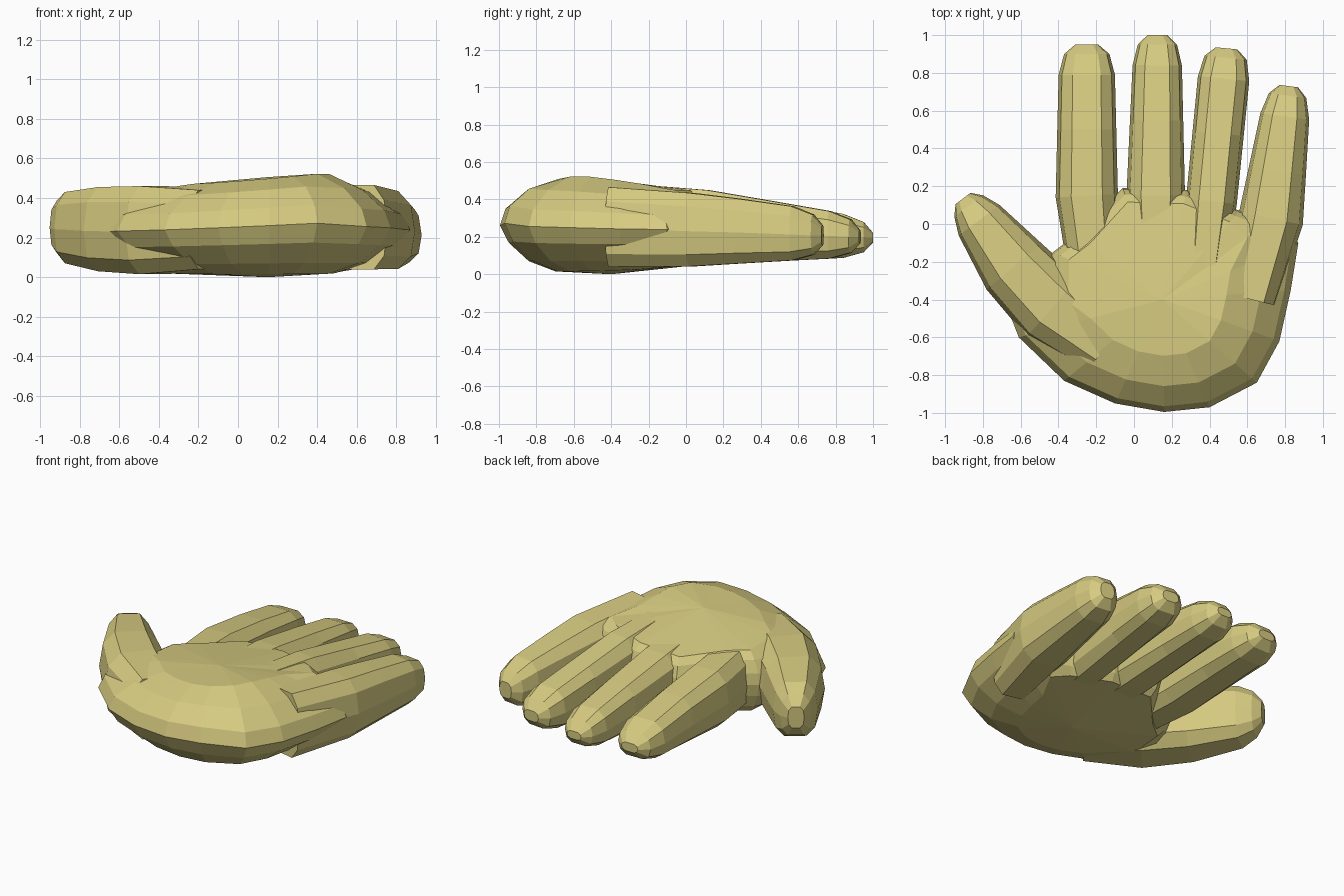
import bpy, bmesh
from mathutils import Vector

cube = bpy.data.objects.get("Cube")
if cube:
    bpy.data.objects.remove(cube)

skin = bpy.data.materials.new("pale yellow skin")
skin.use_nodes = True
skin.diffuse_color = (0.68, 0.60, 0.22, 1)
skin.node_tree.nodes["Principled BSDF"].inputs["Base Color"].default_value = skin.diffuse_color


def interp(table, v):
    for (a, p), (b, q) in zip(table, table[1:]):
        if v <= b:
            return p + (q - p) * max(0, (v - a) / (b - a))
    return table[-1][1]


# Height of the back of the hand and of the palm side
def top(x, y):
    z = interp([(-1, .52), (-.47, .54), (-.1, .485), (.15, .445), (.85, .325), (1, .30)], y)
    slope = .09 if x < .42 else -.17
    return z + slope * (x - .42) * min(1, max(.15, .6 - y))


def bottom(y):
    return interp([(-.6, .005), (-.3, .012), (0, .04), (.5, .07), (1, .095)], y)


def skin_rings(name, rings, ends):
    """Bridge closed rings of points, closing each end with a centre point."""
    bm = bmesh.new()
    loops = [[bm.verts.new(p) for p in r] for r in rings]
    n = len(loops[0])
    for a, b in zip(loops, loops[1:]):
        for i in range(n):
            j = (i + 1) % n
            bm.faces.new((a[i], a[j], b[j], b[i]))
    for loop, c in ((loops[0], ends[0]), (loops[-1], ends[1])):
        v = bm.verts.new(c)
        for i in range(n):
            bm.faces.new((loop[i], loop[(i + 1) % n], v))
    bmesh.ops.recalc_face_normals(bm, faces=bm.faces)
    me = bpy.data.meshes.new(name)
    bm.to_mesh(me)
    bm.free()
    me.materials.append(skin)
    ob = bpy.data.objects.new(name, me)
    bpy.context.collection.objects.link(ob)
    return ob


# Faceted cross-section: sideways fraction, height fraction
HALF = [(.5, 0), (.88, .16), (1, .48), (.88, .82), (.5, 1)]
SECTION = HALF + [(-u, v) for u, v in reversed(HALF)]


def digit(name, stations):
    """Loft the section through stations of x, y, half width, low z, high z."""
    rings = []
    for i, (x, y, w, lo, hi) in enumerate(stations):
        a, b = stations[max(0, i - 1)], stations[min(i + 1, len(stations) - 1)]
        d = Vector((b[0] - a[0], b[1] - a[1])).normalized()
        rings.append([(x + d.y * u * w, y - d.x * u * w, lo + (hi - lo) * v)
                      for u, v in SECTION])
    ends = [(s[0], s[1], (s[3] + s[4]) / 2) for s in (stations[0], stations[-1])]
    return skin_rings(name, rings, ends)


def finger(name, root, knuckle, end, w0, w1):
    """Straight finger, buried in the palm and rounded at the tip."""
    path = [(*root, w0 * .8), (*knuckle, w0)]
    (kx, ky), (ex, ey) = knuckle, end
    length = ey - ky
    for back, scale in ((.45, 1), (.16, 1), (.05, .82), (0, .42)):
        f = 1 - back / length
        path.append((kx + (ex - kx) * f, ey - back, (w0 + (w1 - w0) * f) * scale))
    stations = []
    for i, (x, y, w) in enumerate(path):
        lo, hi = bottom(y), top(x, y)
        shrink = {0: .03, 4: .025, 5: .075}.get(i, 0)
        stations.append((x, y, w, lo + shrink, hi - shrink))
    return digit(name, stations)


# Palm: outline points with how strongly each pulls inward on upper and lower rings
OUTLINE = [(-.37, -.83, 1), (-.1, -.95, 1), (.16, -.995, 1), (.4, -.97, 1), (.65, -.84, 1),
           (.77, -.62, 1), (.83, -.35, 1), (.87, -.1, 1), (.75, .04, .5), (.56, .07, .25),
           (.28, .18, .25), (-.06, .19, .25), (-.3, -.05, .3), (-.43, -.15, .3),
           (-.68, -.42, .8), (-.61, -.6, 1)]
LEVELS = [(.5, .02), (.74, .13), (.92, .33), (1, .52), (.95, .7), (.77, .88), (.5, .98)]
cx, cy = .15, -.4
rings = []
for s, t in LEVELS:
    ring = []
    for x, y, pull in OUTLINE:
        f = 1 - (1 - s) * pull
        px, py = cx + (x - cx) * f, cy + (y - cy) * f
        ring.append((px, py, bottom(py) + (top(px, py) - bottom(py)) * t))
    rings.append(ring)
hand = skin_rings("hand", rings, [(cx, cy, 0), (cx, cy, top(cx, cy))])

# Fingers and thumb
parts = [
    finger("index_finger", (-.2, -.35), (-.25, .15), (-.25, .95), .165, .145),
    finger("middle_finger", (.12, -.35), (.115, .15), (.125, 1.0), .155, .125),
    finger("ring_finger", (.36, -.35), (.41, .12), (.49, .93), .135, .137),
    finger("little_finger", (.62, -.4), (.725, .03), (.82, .73), .172, .118),
    digit("thumb", [(-.15, -.65, .17, .04, .44), (-.43, -.44, .21, .015, .46),
                    (-.635, -.225, .19, .03, .455), (-.82, .02, .135, .07, .43),
                    (-.875, .095, .095, .12, .39), (-.905, .135, .05, .19, .33)]),
]

# Merge everything into one skin
bpy.context.view_layer.objects.active = hand
for part in parts:
    mod = hand.modifiers.new("merge", "BOOLEAN")
    mod.operation = "UNION"
    mod.solver = "EXACT"
    mod.object = part
    bpy.ops.object.modifier_apply(modifier=mod.name)
    bpy.data.objects.remove(part)
